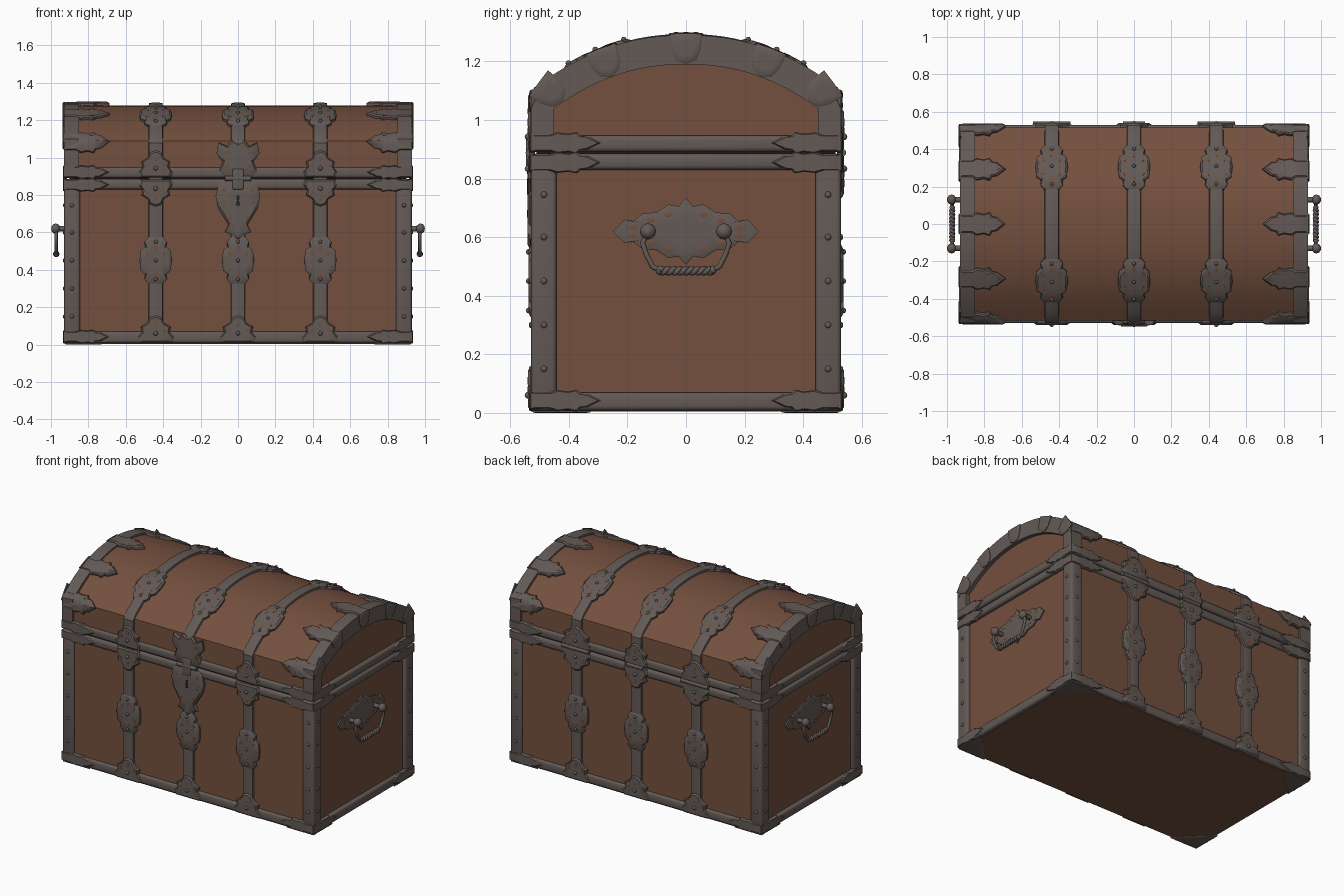
import bpy, bmesh, math
from mathutils import Vector, Matrix

cube = bpy.data.objects.get("Cube")
if cube:
    bpy.data.objects.remove(cube)


def material(name, rgb):
    m = bpy.data.materials.new(name)
    m.use_nodes = True
    m.diffuse_color = (*rgb, 1)
    bsdf = m.node_tree.nodes["Principled BSDF"]
    bsdf.inputs["Base Color"].default_value = (*rgb, 1)
    bsdf.inputs["Roughness"].default_value = 0.7
    return m


MATS = [material("iron", (0.125, 0.102, 0.093)),
        material("wood", (0.175, 0.08, 0.048)),
        material("dark_gap", (0.02, 0.017, 0.015))]
IRON, WOOD, DARK = range(3)
parts = {}


def part(name):
    return parts.setdefault(name, bmesh.new())


def add(name, verts, faces, mat=IRON):
    bm = part(name)
    vs = [bm.verts.new(v) for v in verts]
    for f in faces:
        bm.faces.new([vs[i] for i in f]).material_index = mat


def box(name, lo, hi, bevel=0, mat=IRON):
    bm = part(name)
    lo, hi = Vector(lo), Vector(hi)
    m = Matrix.Translation((lo + hi) / 2) @ Matrix.Diagonal((*(hi - lo), 1))
    vs = bmesh.ops.create_cube(bm, size=1, matrix=m)["verts"]
    for f in {f for v in vs for f in v.link_faces}:
        f.material_index = mat
    if bevel:
        bmesh.ops.bevel(bm, geom=list({e for v in vs for e in v.link_edges}),
                        offset=bevel, segments=3, profile=0.5, affect='EDGES')


def ball(name, loc, scale):
    m = Matrix.Translation(loc) @ Matrix.Diagonal((*scale, 1))
    bmesh.ops.create_icosphere(part(name), subdivisions=2, radius=1, matrix=m)


def rod(name, loc, radius, length):
    m = Matrix.Translation(loc) @ Matrix.Rotation(math.pi / 2, 4, 'Y')
    bmesh.ops.create_cone(part(name), cap_ends=True, segments=12, radius1=radius,
                          radius2=radius, depth=length, matrix=m)


def plate(name, outline, place, t, mat=IRON, base=0.0):
    """Domed plate: an outline scaled into rings and mapped onto a surface."""
    n = len(outline)
    cu = sum(p[0] for p in outline) / n
    cv = sum(p[1] for p in outline) / n
    rings = [(1, base), (1, base + t * 0.65), (0.88, base + t), (0.45, base + t)]
    verts = [place(cu + (u - cu) * k, cv + (v - cv) * k, h) for k, h in rings for u, v in outline]
    verts.append(place(cu, cv, base + t))
    faces = [(r * n + i, r * n + (i + 1) % n, (r + 1) * n + (i + 1) % n, (r + 1) * n + i)
             for r in range(3) for i in range(n)]
    faces += [(3 * n + i, 3 * n + (i + 1) % n, 4 * n) for i in range(n)]
    faces.append(tuple(range(n))[::-1])
    add(name, verts, faces, mat)


def pierce(name, spots, place, h):
    """Small wood-coloured openings in the ironwork."""
    for u, v, ru, rv in spots:
        ring = [(u + ru * math.cos(a * math.tau / 8), v + rv * math.sin(a * math.tau / 8)) for a in range(8)]
        plate(name, ring, place, 0.0015, WOOD, h)


def mirror_u(half):
    return half + [(-u, v) for u, v in reversed(half) if abs(u) > 1e-6]


def mirror_v(half):
    return half + [(u, -v) for u, v in reversed(half) if abs(v) > 1e-6]


# Lid section and surface coordinates running front, over the top, to the back
def arc(half, spring, crown, n=24):
    return [(-half + 2 * half * i / n, crown - (crown - spring) * abs(2 * i / n - 1) ** 2.2) for i in range(n + 1)]


ARC = arc(0.515, 1.088, 1.279)
PATH = [Vector(p) for p in [(-0.515, 0)] + ARC + [(0.515, 0)]]
LENS = [0]
for a, b in zip(PATH, PATH[1:]):
    LENS.append(LENS[-1] + (b - a).length)
TOTAL = LENS[-1]


def at(s):
    for i in range(len(PATH) - 1):
        if s <= LENS[i + 1] or i == len(PATH) - 2:
            return PATH[i].lerp(PATH[i + 1], (s - LENS[i]) / (LENS[i + 1] - LENS[i]))


def cover(x, s, h):
    p = at(s)
    t = (at(s + 0.012) - at(s - 0.012)).normalized()
    return (x, p.x - t.y * h, p.y + t.x * h)


def s_of_y(y):
    return min((i * TOTAL / 800 for i in range(801)), key=lambda s: abs(at(s).x - y) + (at(s).y < 1) * 9)


# Wooden body and lid
box("body", (-0.905, -0.515, 0.004), (0.905, 0.515, 0.87), 0, WOOD)
box("seam", (-0.9, -0.51, 0.86), (0.9, 0.51, 0.91), 0, DARK)
section = [(-0.515, 0.9)] + ARC + [(0.515, 0.9)]
n = len(section)
add("lid", [(x, y, z) for x in (-0.905, 0.905) for y, z in section],
    [(i, (i + 1) % n, n + (i + 1) % n, n + i) for i in range(n)]
    + [tuple(range(n)), tuple(range(n, 2 * n))], WOOD)

# Iron rails
for name, z0, z1 in (("bottom_rail", 0.008, 0.07), ("body_rail", 0.83, 0.885), ("lid_rail", 0.891, 0.948)):
    box(name, (-0.93, -0.53, z0), (0.93, 0.53, z1), 0.016)

# Ornament outlines
MEDAL = mirror_v(mirror_u([(0.04, 0.125), (0.06, 0.1), (0.056, 0.075), (0.08, 0.055), (0.086, 0)])[:5])
MEDAL = MEDAL + [(-u, v) for u, v in reversed(MEDAL)]
MEDAL_HOLES = [(u, v, 0.01, 0.014) for u in (-0.045, 0.045) for v in (-0.04, 0.04)]
MEDAL_HOLES += [(0, v, 0.01, 0.018) for v in (-0.07, 0.07)]
FOOT = mirror_u([(0, 0), (0.085, 0), (0.094, 0.03), (0.074, 0.055), (0.08, 0.085), (0.045, 0.105), (0.03, 0.135), (0, 0.145)])
FOOT_HOLES = [(-0.05, 0.07, 0.009, 0.012), (0.05, 0.07, 0.009, 0.012), (0, 0.1, 0.009, 0.014)]
CLAW = mirror_v([(0, 0.045), (0.06, 0.045), (0.09, 0.06), (0.13, 0.052), (0.16, 0.062), (0.175, 0.04), (0.2, 0.036), (0.245, 0)])
CLAW_HOLES = [(0.15, 0.035, 0.012, 0.008), (0.15, -0.035, 0.012, 0.008), (0.2, 0, 0.013, 0.008)]
TAB = mirror_u([(0, 0.006), (0.055, 0.004), (0.05, -0.05), (0.035, -0.085), (0, -0.1)])

# Straps over front, lid and back
STRAP = [(-0.038, 0), (-0.035, 0.012), (-0.02, 0.015), (0.02, 0.015), (0.035, 0.012), (0.038, 0)]
steps = [0.015 + (TOTAL - 0.03) * i / 80 for i in range(81)]
for x in (-0.44, 0, 0.44):
    k = len(STRAP)
    add("straps", [cover(x + u, s, h) for s in steps for u, h in STRAP],
        [(r * k + i, r * k + i + 1, (r + 1) * k + i + 1, (r + 1) * k + i) for r in range(80) for i in range(k - 1)])
    lid_s = s_of_y(-0.3)
    for back in (False, True):
        def on(s0, flip=1, wide=1):
            def place(u, v, h):
                s = s0 + flip * v
                return cover(x + u * wide, TOTAL - s if back else s, h)
            return place
        for s0 in (0.45, lid_s):
            plate("strap_medallions", MEDAL, on(s0), 0.022)
            pierce("strap_medallions", MEDAL_HOLES, on(s0), 0.022)
            for v in (-0.1, 0, 0.1):
                ball("rivets", on(s0)(0, v, 0.022), (0.01, 0.01, 0.01))
        seams = [on(0.01)]
        if back or x:
            wide = 1.12 if back and x else 0.95
            seams += [on(0.893, 1, wide), on(0.884, -1, wide)]
        for place in seams:
            plate("strap_feet", FOOT, place, 0.024)
            pierce("strap_feet", FOOT_HOLES, place, 0.024)
            ball("rivets", place(0, 0.05, 0.024), (0.012, 0.012, 0.012))
    rod("hinges", (x, 0.534, 0.888), 0.013, 0.2 if x else 0.12)

# Lock plate, hasp and keyhole
front = lambda u, v, h: cover(u, v, h)
plate("lock_plate", mirror_u([(0, 0.555), (0.025, 0.585), (0.07, 0.6), (0.05, 0.64), (0.075, 0.68), (0.105, 0.73),
                              (0.12, 0.79), (0.105, 0.86), (0.06, 0.885), (0, 0.885)]), front, 0.026)
pierce("lock_plate", [(s * u, v, 0.009, 0.014) for s in (-1, 1) for u, v in ((0.075, 0.76), (0.045, 0.68), (0.075, 0.83))], front, 0.026)
plate("hasp", mirror_u([(0, 0.893), (0.07, 0.893), (0.1, 0.93), (0.082, 0.98), (0.115, 1.02), (0.105, 1.08),
                        (0.06, 1.06), (0.035, 1.09), (0, 1.075)]), front, 0.024)
pierce("hasp", [(s * 0.06, v, 0.012, 0.01) for s in (-1, 1) for v in (0.96, 1.03)], front, 0.024)
box("hasp", (-0.03, -0.546, 0.83), (0.03, -0.52, 0.94), 0.006)
rod("hasp", (0, -0.535, 0.888), 0.013, 0.14)
plate("keyhole", mirror_u([(0, 0.8), (0.009, 0.795), (0.009, 0.78), (0.005, 0.772), (0.01, 0.745), (0, 0.745)]), front, 0.002, DARK, 0.026)

# Both ends
outer = [(-0.53, 0.94)] + arc(0.53, 1.1, 1.29) + [(0.53, 0.94)]
inner = [(-0.45, 0.94)] + arc(0.45, 1.04, 1.19) + [(0.45, 0.94)]
PLATE_Q = [(0, 0.115), (0.025, 0.085), (0.06, 0.092), (0.1, 0.065), (0.15, 0.06), (0.18, 0.035), (0.21, 0.04), (0.25, 0)]
HANDLE = mirror_v(PLATE_Q[::1])[:-1]
HANDLE = mirror_u(HANDLE + [(0, -0.115)])
for sx in (-1, 1):
    # arched lid band with corner legs
    m = len(outer)
    rows = [(0.93, outer), (0.93, inner), (0.85, inner), (0.85, outer)]
    add("lid_arch_band", [(sx * x, y, z) for x, row in rows for y, z in row],
        [(a * m + i, a * m + i + 1, b * m + i + 1, b * m + i)
         for a, b in ((0, 1), (1, 2), (2, 3), (3, 0)) for i in range(m - 1)])

    # claws along the lid band and tabs folded over its end
    for y in (-0.5, -0.29, 0, 0.29, 0.5):
        s0 = s_of_y(y) + (-0.02 if y == -0.5 else 0.02 if y == 0.5 else 0)
        claw = lambda u, v, h: cover(sx * (0.932 - u), s0 + v, h)
        plate("lid_claws", CLAW, claw, 0.02)
        pierce("lid_claws", CLAW_HOLES, claw, 0.02)
        yy = max(-0.515, min(0.515, y))
        zz = 1.29 - 0.19 * (abs(yy) / 0.53) ** 2.2
        r = -yy * 1.25 if abs(y) < 0.4 else -math.copysign(0.95, y)
        plate("lid_tabs", TAB, lambda u, v, h: (sx * (0.926 + h), yy + u * math.cos(r) - v * math.sin(r),
                                               zz + u * math.sin(r) + v * math.cos(r)), 0.012)

    for sy in (-1, 1):
        # corner posts with rivets
        xs, ys = sorted((sx * 0.845, sx * 0.929)), sorted((sy * 0.442, sy * 0.529))
        box("corner_posts", (xs[0], ys[0], 0.03), (xs[1], ys[1], 0.86), 0.014)
        for z in (0.15, 0.3, 0.45, 0.6, 0.745):
            ball("rivets", (sx * 0.929, sy * 0.485, z), (0.008, 0.011, 0.011))
            ball("rivets", (sx * 0.888, sy * 0.529, z), (0.011, 0.008, 0.011))
        # claws wrapping the rail corners
        for z in (0.042, 0.855, 0.922):
            plate("rail_claws", CLAW, lambda u, v, h: (sx * (0.932 - u), sy * (0.515 + h), z + v * 0.6), 0.021)
            plate("rail_claws", CLAW, lambda u, v, h: (sx * (0.914 + h), sy * (0.532 - u), z + v * 0.6), 0.021)
        # underside corner plates
        plate("base_corners", [(0, 0), (0.2, 0), (0.15, 0.06), (0.06, 0.15), (0, 0.2)],
              lambda u, v, h: (sx * (0.925 - u), sy * (0.525 - v), 0.008 - h), 0.008)

    # handle plate, knobs and twisted bail
    end = lambda u, v, h: (sx * (0.905 + h), u, 0.62 + v)
    plate("handle_plates", HANDLE, end, 0.014)
    pierce("handle_plates", [(a * u, b * v, 0.014, 0.009) for a in (-1, 1) for b in (-1, 1)
                             for u, v in ((0.06, 0.058), (0.12, 0.038), (0.18, 0.014))], end, 0.014)
    for sy in (-1, 1):
        rod("handle_knobs", (sx * 0.94, sy * 0.13, 0.62), 0.014, 0.07)
        ball("handle_knobs", (sx * 0.975, sy * 0.13, 0.62), (0.025, 0.028, 0.028))
        ball("handle_knobs", (sx * 0.972, sy * 0.09, 0.487), (0.014, 0.014, 0.016))
    strands = [[(sx * 0.972, y, z) for y, z in ((a * 0.13, 0.62), (a * 0.148, 0.58), (a * 0.135, 0.54),
                                               (a * 0.115, 0.5), (a * 0.09, 0.487))] for a in (-1, 1)]
    strands += [[(sx * 0.972 + 0.008 * math.cos(i * 0.7 + ph), -0.09 + i * 0.0045, 0.485 + 0.008 * math.sin(i * 0.7 + ph))
                 for i in range(41)] for ph in (0, math.pi)]
    cu = bpy.data.curves.new("handle_bail", 'CURVE')
    cu.dimensions, cu.bevel_depth, cu.bevel_resolution = '3D', 0.009, 2
    cu.use_fill_caps = True
    cu.materials.append(MATS[IRON])
    for pts in strands:
        sp = cu.splines.new('POLY')
        sp.points.add(len(pts) - 1)
        for q, p in zip(sp.points, pts):
            q.co = (*p, 1)
    bpy.context.collection.objects.link(bpy.data.objects.new("handle_bail", cu))

# Turn every part into an object
bpy.ops.object.select_all(action='DESELECT')
for name, bm in parts.items():
    bmesh.ops.recalc_face_normals(bm, faces=bm.faces)
    me = bpy.data.meshes.new(name)
    bm.to_mesh(me)
    bm.free()
    for mat in MATS:
        me.materials.append(mat)
    ob = bpy.data.objects.new(name, me)
    bpy.context.collection.objects.link(ob)
    ob.select_set(True)
    bpy.context.view_layer.objects.active = ob
bpy.ops.object.shade_smooth_by_angle(angle=math.radians(35))
